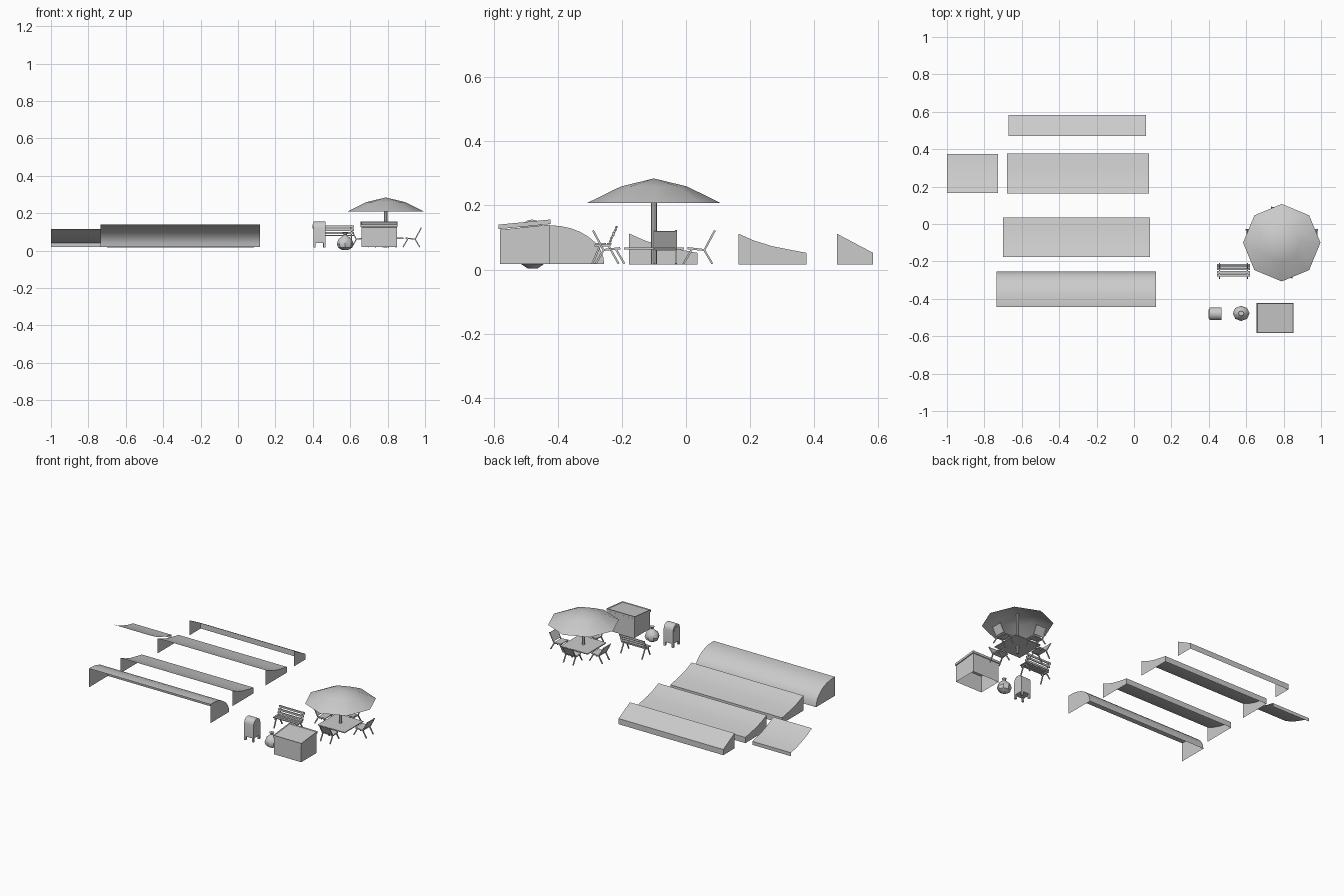
import bpy, bmesh, math
from mathutils import Vector, Matrix

if "Cube" in bpy.data.objects:
    bpy.data.objects.remove(bpy.data.objects["Cube"])

grey = bpy.data.materials.new("plain_grey")
grey.use_nodes = True
grey.diffuse_color = (0.6, 0.6, 0.6, 1)
grey.node_tree.nodes["Principled BSDF"].inputs["Base Color"].default_value = (0.6, 0.6, 0.6, 1)


def finish(bm, name, matrix=None, smooth=False):
    if matrix:
        bm.transform(matrix)
    mesh = bpy.data.meshes.new(name)
    bm.to_mesh(mesh)
    bm.free()
    mesh.materials.append(grey)
    obj = bpy.data.objects.new(name, mesh)
    bpy.context.collection.objects.link(obj)
    if smooth:
        bpy.context.view_layer.objects.active = obj
        obj.select_set(True)
        bpy.ops.object.shade_smooth_by_angle(angle=math.radians(35))
        obj.select_set(False)
    return obj


def box(bm, lo, hi):
    lo, hi = Vector(lo), Vector(hi)
    m = Matrix.Translation((lo + hi) / 2) @ Matrix.Diagonal((*(hi - lo), 1))
    return bmesh.ops.create_cube(bm, size=1, matrix=m)["verts"]


def bar(bm, a, b, width, thick):
    # flat bar between two points in a plane of constant x, width along x
    a, b = Vector(a), Vector(b)
    d = b - a
    rot = Vector((0, 0, 1)).rotation_difference(d).to_matrix().to_4x4()
    m = Matrix.Translation((a + b) / 2) @ rot @ Matrix.Diagonal((width, thick, d.length, 1))
    bmesh.ops.create_cube(bm, size=1, matrix=m)


def sweep(bm, profile, x0, x1, caps=()):
    # skin through (y, z) points along x, with optional end panels
    rows = [[bm.verts.new((x, y, z)) for y, z in profile] for x in (x0, x1)]
    for i in range(len(profile) - 1):
        bm.faces.new((rows[0][i], rows[1][i], rows[1][i + 1], rows[0][i + 1]))
    for x in caps:
        bm.faces.new([bm.verts.new((x, y, z)) for y, z in profile + [(profile[0][0], profile[-1][1])]])


def awning(name, x0, x1, profile, capped=True):
    bm = bmesh.new()
    sweep(bm, profile, x0, x1, (x0, x1) if capped else ())
    bmesh.ops.recalc_face_normals(bm, faces=bm.faces)
    if sum(f.normal.z * f.calc_area() for f in bm.faces) < 0:
        bmesh.ops.reverse_faces(bm, faces=bm.faces)
    finish(bm, name, smooth=True)


# Awnings: open at the wall side and underneath
quarter = [(-0.425 + 0.17 * math.sin(t * math.pi / 16), 0.018 + 0.12 * math.cos(t * math.pi / 16)) for t in range(9)]
awning("round_awning", -0.735, 0.117, [(-0.445, 0.138)] + quarter)
sag = [(0, 0.112), (0.05, 0.09), (0.105, 0.073), (0.16, 0.062), (0.213, 0.052), (0.213, 0.016)]
awning("sagging_awning_front", -0.70, 0.085, [(y - 0.177, z) for y, z in sag])
awning("sagging_awning_back", -0.68, 0.08, [(y + 0.163, z) for y, z in sag])
awning("straight_awning", -0.67, 0.065, [(0.47, 0.112), (0.583, 0.052), (0.583, 0.016)])
low = [(0, 0.115), (0.05, 0.089), (0.105, 0.067), (0.16, 0.05), (0.21, 0.04), (0.21, 0.018)]
awning("small_awning", -1.0, -0.728, [(y + 0.165, z) for y, z in low], capped=False)

# Storage chest: body open underneath, sloping lid with a raised rim
bm = bmesh.new()
verts = box(bm, (0.66, -0.58, 0.018), (0.85, -0.425, 0.14))
for v in verts:
    if v.co.z > 0.1 and v.co.y < -0.5:
        v.co.z = 0.124
bmesh.ops.delete(bm, geom=[f for f in bm.faces if f.normal.z < -0.9], context="FACES_ONLY")
finish(bm, "chest_body")
bm = bmesh.new()
verts = box(bm, (0.656, -0.584, 0.126), (0.854, -0.422, 0.14))
for v in verts:
    v.co.z += 0.016 * (v.co.y > -0.5)
bm.normal_update()
top = [f for f in bm.faces if f.normal.z > 0.5]
bmesh.ops.inset_region(bm, faces=top, thickness=0.006)
bmesh.ops.translate(bm, verts=top[0].verts, vec=(0, 0, -0.004))
finish(bm, "chest_lid")

# Mail drop box: barrel-topped body, flared hood and four short legs
bm = bmesh.new()
arch = [(-0.48 + 0.034 * math.cos(t * math.pi / 8), 0.122 + 0.034 * math.sin(t * math.pi / 8)) for t in range(9)]
ring = [(-0.446, 0.04)] + arch + [(-0.514, 0.04), (-0.446, 0.04)]
sweep(bm, ring, 0.403, 0.469, (0.403, 0.469))
bmesh.ops.remove_doubles(bm, verts=bm.verts, dist=0.0005)
bmesh.ops.recalc_face_normals(bm, faces=bm.faces)
finish(bm, "drop_box_body", smooth=True)
bm = bmesh.new()
for x in (0.403, 0.457):
    for y in (-0.514, -0.458):
        box(bm, (x, y, 0.016), (x + 0.012, y + 0.012, 0.042))
box(bm, (0.399, -0.504, 0.118), (0.404, -0.456, 0.138))
finish(bm, "drop_box_legs_and_flap")

# Tied rubbish bag: lathed low-poly profile
bm = bmesh.new()
rings = []
for r, z in [(0.018, 0.004), (0.038, 0.016), (0.045, 0.036), (0.036, 0.06), (0.016, 0.076), (0.008, 0.083), (0.015, 0.096)]:
    rings.append([bm.verts.new((0.573 + r * math.cos(k * math.pi / 4), -0.478 + r * 0.9 * math.sin(k * math.pi / 4), z)) for k in range(8)])
for a, b in zip(rings, rings[1:]):
    for k in range(8):
        bm.faces.new((a[k], a[(k + 1) % 8], b[(k + 1) % 8], b[k]))
bm.faces.new(rings[0][::-1])
bm.faces.new(rings[-1])
finish(bm, "rubbish_bag", smooth=True)

# Bench: slatted seat and back on two side frames
bm = bmesh.new()
for i in range(3):
    y = -0.275 + 0.018 * i
    box(bm, (0.443, y - 0.007, 0.078), (0.62, y + 0.007, 0.083))
    z, yb = 0.094 + 0.017 * i, -0.234 + 0.008 * i
    box(bm, (0.443, yb - 0.003, z - 0.006), (0.62, yb + 0.003, z + 0.006))
for x in (0.457, 0.606):
    bar(bm, (x, -0.285, 0.075), (x, -0.235, 0.075), 0.006, 0.006)
    bar(bm, (x, -0.215, 0.135), (x, -0.242, 0.075), 0.006, 0.006)
    bar(bm, (x, -0.268, 0.075), (x, -0.292, 0.018), 0.006, 0.006)
    bar(bm, (x, -0.242, 0.075), (x, -0.21, 0.018), 0.006, 0.006)
finish(bm, "bench")

# Parasol table
CX, CY = 0.79, -0.1
bm = bmesh.new()
rings = [[bm.verts.new((CX + r * math.cos(k * math.pi / 4), CY + r * math.sin(k * math.pi / 4), z)) for k in range(8)]
         for r, z in ((0.207, 0.208), (0.103, 0.259))]
apex = bm.verts.new((CX, CY, 0.284))
for k in range(8):
    n = (k + 1) % 8
    bm.faces.new((rings[0][k], rings[0][n], rings[1][n], rings[1][k]))
    bm.faces.new((rings[1][k], rings[1][n], apex))
finish(bm, "parasol_canopy", smooth=True)
bm = bmesh.new()
bmesh.ops.create_cone(bm, segments=8, radius1=0.009, radius2=0.009, depth=0.262, cap_ends=True,
                      matrix=Matrix.Translation((CX, CY, 0.147)))
finish(bm, "parasol_pole", smooth=True)
bm = bmesh.new()
box(bm, (CX - 0.094, CY - 0.094, 0.063), (CX + 0.094, CY + 0.094, 0.069))
finish(bm, "table_top")

# Four chairs around the table, each turned about the pole
for i, side in enumerate(("back", "right", "front", "left")):
    bm = bmesh.new()
    bar(bm, (0, 0.105, 0.068), (0, 0.158, 0.062), 0.068, 0.004)
    bar(bm, (0, 0.162, 0.07), (0, 0.188, 0.12), 0.068, 0.004)
    for x in (-0.034, 0.034):
        bar(bm, (x, 0.158, 0.062), (x, 0.19, 0.122), 0.006, 0.006)
        bar(bm, (x, 0.105, 0.066), (x, 0.158, 0.061), 0.006, 0.006)
        bar(bm, (x, 0.155, 0.064), (x, 0.182, 0.018), 0.006, 0.006)
        bar(bm, (x, 0.12, 0.066), (x, 0.092, 0.018), 0.006, 0.006)
    shift = Matrix.Translation((0.03 if side == "left" else -0.03 if side == "right" else -0.02, 0, 0))
    if side == "left":
        shift = Matrix.Translation((-0.035, 0, 0))
    if side == "right":
        shift = Matrix.Translation((0.035, 0, 0))
    turn = Matrix.Translation((CX, CY, 0)) @ Matrix.Rotation(i * math.pi / 2, 4, "Z")
    finish(bm, side + "_chair", turn @ shift)
